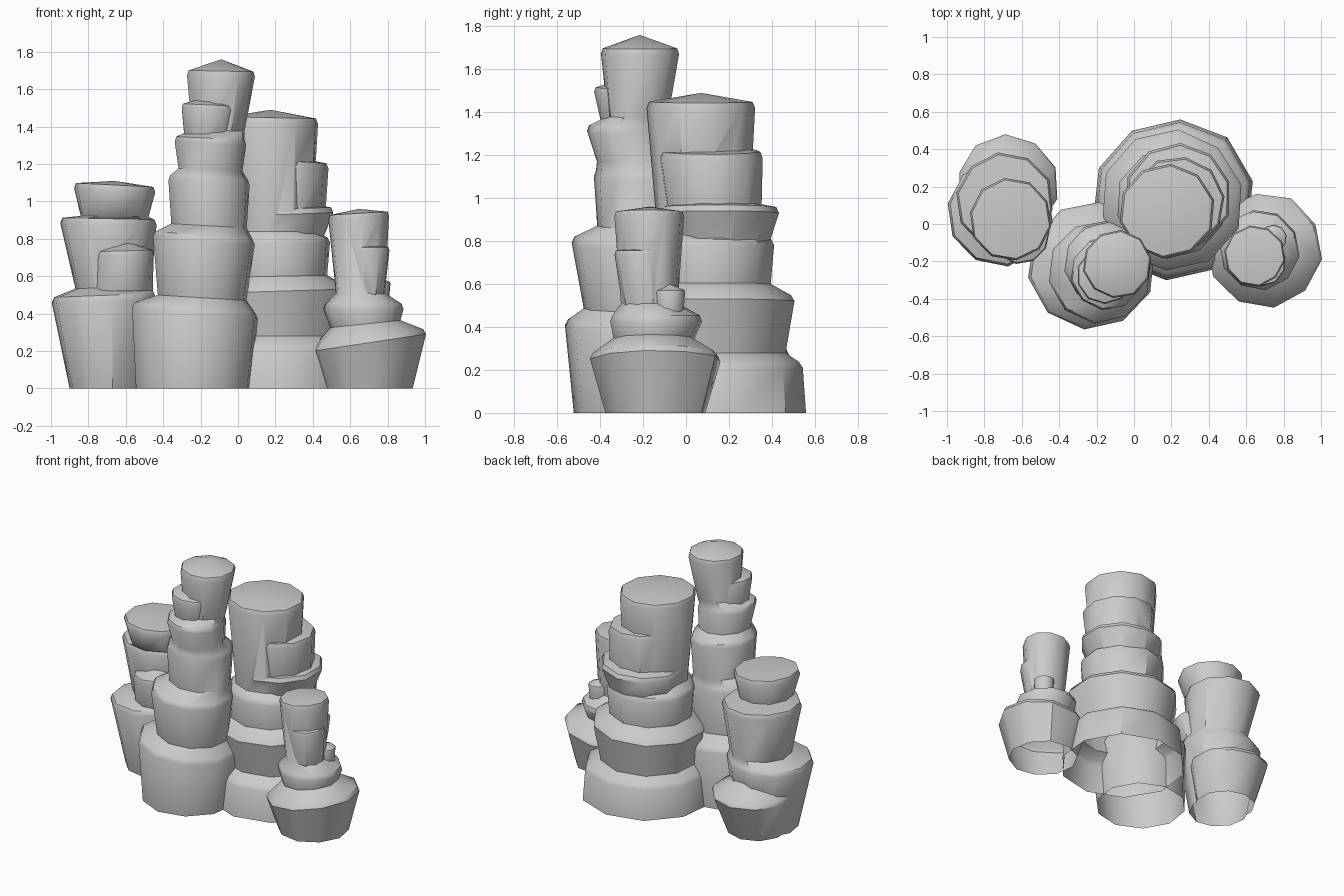
import bpy, bmesh, math, random

if "Cube" in bpy.data.objects:
    bpy.data.objects.remove(bpy.data.objects["Cube"])

random.seed(4)
SIDES = 10


def loft(tiers, apex_h):
    """Closed stack of flared tiers: each rim slopes straight in to the foot of the next."""
    bm = bmesh.new()
    turn = random.uniform(0.1, 0.5)
    rings, low_tilt = [], 0.0
    for (fx, fy, fz, fr), (x, y, z, r), tilt in tiers:
        jit = [random.uniform(1.01, 1.04) for _ in range(SIDES)]
        b = min(0.02, r * 0.1)
        for cx, cy, cz, cr, t in ((fx, fy, fz, fr, low_tilt), (x, y, z - b, r, tilt),
                                  (x, y, z + b * 0.4, r * 0.955, tilt)):
            ring = []
            for i in range(SIDES):
                a = turn + math.tau * i / SIDES
                dx, dy = cr * jit[i] * math.cos(a), cr * jit[i] * math.sin(a)
                ring.append(bm.verts.new((cx + dx, cy + dy, cz + t * dx)))
            rings.append(ring)
        low_tilt = tilt * 0.7
    x, y, z, r = tiers[-1][1]
    apex = bm.verts.new((x, y, z + apex_h))
    bm.faces.new(rings[0][::-1])
    for i in range(SIDES):
        j = (i + 1) % SIDES
        for lo, hi in zip(rings, rings[1:]):
            bm.faces.new((lo[i], lo[j], hi[j], hi[i]))
        bm.faces.new((rings[-1][i], rings[-1][j], apex))
    me = bpy.data.meshes.new("tier")
    bm.to_mesh(me)
    bm.free()
    ob = bpy.data.objects.new("tier", me)
    bpy.context.collection.objects.link(ob)
    return ob


def column(name, apex_h, main, ledges):
    """Fuse the main stack with its side ledges and open the shell underneath."""
    base = loft(main, apex_h)
    parts = [base] + [loft(t, h) for t, h in ledges]
    for p in parts[1:]:
        m = base.modifiers.new("union", 'BOOLEAN')
        m.operation, m.solver, m.object = 'UNION', 'EXACT', p
    dg = bpy.context.evaluated_depsgraph_get()
    me = bpy.data.meshes.new_from_object(base.evaluated_get(dg))
    for p in parts:
        bpy.data.objects.remove(p, do_unlink=True)
    bm = bmesh.new()
    bm.from_mesh(me)
    floor = [f for f in bm.faces if all(v.co.z < 1e-4 for v in f.verts)]
    bmesh.ops.delete(bm, geom=floor, context='FACES')
    bm.to_mesh(me)
    bm.free()
    me.name = name
    ob = bpy.data.objects.new(name, me)
    bpy.context.collection.objects.link(ob)
    bpy.ops.object.select_all(action='DESELECT')
    ob.select_set(True)
    bpy.context.view_layer.objects.active = ob
    bpy.ops.object.shade_smooth_by_angle(angle=math.radians(38))


# each tier: foot (x, y, z, radius), rim (x, y, z, radius), rim tilt along x
column("tall_front_column", 0.07, [
    ((-0.235, -0.21, 0.00, 0.305), (-0.225, -0.22, 0.425, 0.335), -0.09),
    ((-0.19, -0.235, 0.485, 0.235), (-0.18, -0.255, 0.81, 0.27), -0.08),
    ((-0.155, -0.21, 0.87, 0.20), (-0.155, -0.21, 1.12, 0.215), -0.06),
    ((-0.145, -0.24, 1.17, 0.17), (-0.145, -0.265, 1.33, 0.19), -0.05),
    ((-0.105, -0.225, 1.38, 0.14), (-0.09, -0.215, 1.69, 0.18), -0.02),
], [
    ([((-0.16, -0.26, 1.34, 0.13), (-0.155, -0.275, 1.51, 0.15), -0.05)], 0.05),
])
column("wide_back_column", 0.05, [
    ((0.21, 0.13, 0.00, 0.425), (0.21, 0.13, 0.23, 0.41), 0.0),
    ((0.20, 0.13, 0.28, 0.325), (0.205, 0.125, 0.54, 0.37), 0.03),
    ((0.20, 0.11, 0.60, 0.275), (0.20, 0.11, 0.80, 0.29), 0.0),
    ((0.18, 0.08, 0.84, 0.21), (0.175, 0.07, 1.44, 0.25), -0.02),
], [
    ([((0.22, 0.15, 0.79, 0.235), (0.235, 0.15, 0.95, 0.28), 0.04)], 0.06),
    ([((0.24, 0.125, 0.95, 0.225), (0.235, 0.11, 1.21, 0.245), -0.06)], 0.04),
])
column("left_column", 0.03, [
    ((-0.70, 0.07, 0.00, 0.20), (-0.715, 0.06, 0.49, 0.28), 0.04),
    ((-0.665, 0.10, 0.54, 0.20), (-0.69, 0.12, 0.90, 0.255), -0.02),
    ((-0.66, 0.035, 0.92, 0.18), (-0.66, 0.025, 1.08, 0.215), -0.05),
], [
    ([((-0.68, 0.16, 0.00, 0.20), (-0.675, 0.205, 0.29, 0.265), 0.0)], 0.15),
    ([((-0.62, 0.0, 0.52, 0.16), (-0.605, -0.06, 0.73, 0.15), 0.03)], 0.06),
])
column("right_column", 0.03, [
    ((0.70, -0.14, 0.00, 0.23), (0.70, -0.14, 0.265, 0.30), 0.15),
    ((0.68, -0.15, 0.345, 0.185), (0.67, -0.14, 0.445, 0.21), 0.0),
    ((0.655, -0.17, 0.51, 0.13), (0.645, -0.17, 0.93, 0.16), 0.06),
], [
    ([((0.745, -0.075, 0.44, 0.06), (0.745, -0.075, 0.57, 0.07), -0.05)], 0.03),
    ([((0.67, -0.18, 0.47, 0.11), (0.685, -0.205, 0.75, 0.125), 0.0)], 0.03),
])
